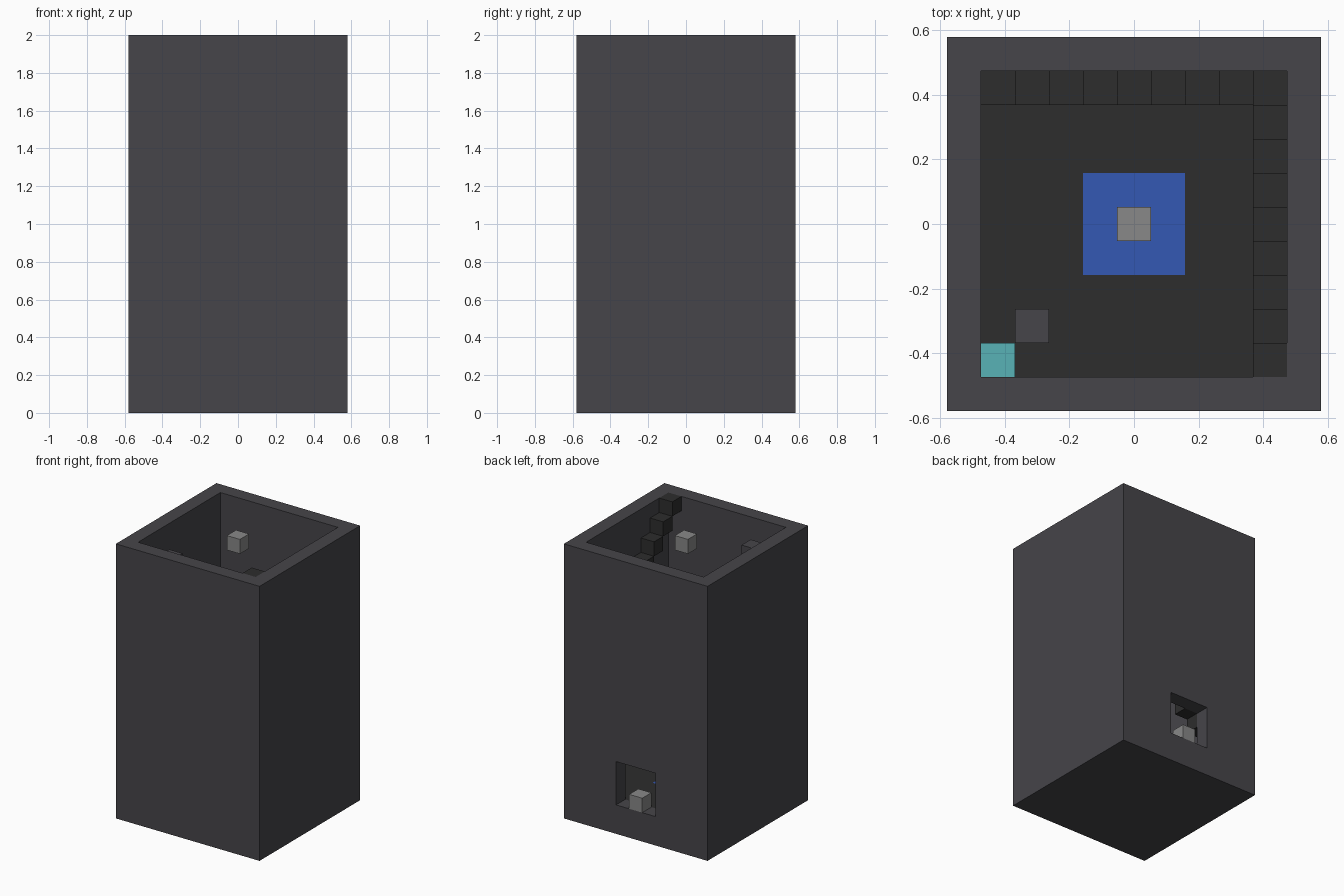
import bpy
import bmesh

cube = bpy.data.objects.get("Cube")
if cube:
    bpy.data.objects.remove(cube, do_unlink=True)

U = 2 / 19          # edge of one block
FLOOR = 2           # floor level, in blocks
INNER = 9           # blocks across the inside


def material(name, rgb):
    m = bpy.data.materials.new(name)
    m.use_nodes = True
    m.diffuse_color = (*rgb, 1)
    m.node_tree.nodes["Principled BSDF"].inputs["Base Color"].default_value = (*rgb, 1)
    return m


stone = material("grey stone", (0.061, 0.059, 0.067))
dark = material("dark stone", (0.026, 0.026, 0.026))
water = material("blue water", (0.034, 0.098, 0.456))
pale = material("pale grey", (0.246, 0.246, 0.246))
teal = material("teal", (0.098, 0.445, 0.468))


def add_object(name, bm, *mats):
    mesh = bpy.data.meshes.new(name)
    bm.to_mesh(mesh)
    bm.free()
    for m in mats:
        mesh.materials.append(m)
    obj = bpy.data.objects.new(name, mesh)
    bpy.context.collection.objects.link(obj)
    return obj


def box(name, centre, size, mat):
    """Box measured in blocks; centre gives x, y and the bottom z."""
    bm = bmesh.new()
    bmesh.ops.create_cube(bm, size=U)
    bmesh.ops.scale(bm, vec=size, verts=bm.verts)
    x, y, z = centre
    bmesh.ops.translate(bm, vec=(x * U, y * U, (z + size[2] / 2) * U), verts=bm.verts)
    return add_object(name, bm, mat)


def block(name, x, y, z, mat):
    return box(name, (x, y, z), (1, 1, 1), mat)


# Hollow tower with a doorway through the back wall
tower = box("tower_walls", (0, 0, 0), (11, 11, 19), stone)
cutters = [
    box("cavity_cutter", (0, 0, 1), (INNER, INNER, 20), stone),
    box("doorway_cutter", (0, 5, FLOOR), (3, 3, 3), stone),
]
for c in cutters:
    c.hide_render = True
    mod = tower.modifiers.new(c.name, "BOOLEAN")
    mod.operation = "DIFFERENCE"
    mod.solver = "EXACT"
    mod.object = c
graph = bpy.context.evaluated_depsgraph_get()
carved = bpy.data.meshes.new_from_object(tower.evaluated_get(graph))
tower.modifiers.clear()
tower.data = carved
for c in cutters:
    bpy.data.objects.remove(c, do_unlink=True)

# Paved floor with a square pool set flush in the middle
bm = bmesh.new()
bmesh.ops.create_grid(bm, x_segments=INNER, y_segments=INNER, size=INNER * U / 2)
bmesh.ops.translate(bm, vec=(0, 0, FLOOR * U), verts=bm.verts)
for f in bm.faces:
    c = f.calc_center_median()
    f.material_index = int(max(abs(c.x), abs(c.y)) < 1.5 * U)
floor = add_object("floor_and_pool", bm, dark, water)
solid = floor.modifiers.new("thickness", "SOLIDIFY")
solid.thickness = U
solid.offset = -1

# Floating steps climb along the back wall, then forward along the left wall
path = [(x, 4) for x in range(-4, 5)] + [(4, y) for y in range(3, -5, -1)]
for i, (x, y) in enumerate(path):
    block(f"step_{i + 1}", x, y, FLOOR + i, dark)

# Single blocks
block("doorway_block", 0, 5, FLOOR, pale)
block("hanging_block", 0, 0, 18, pale)
block("corner_block", -4, -4, FLOOR, teal)
block("upper_stone_block", -3, -3, 17, stone)
